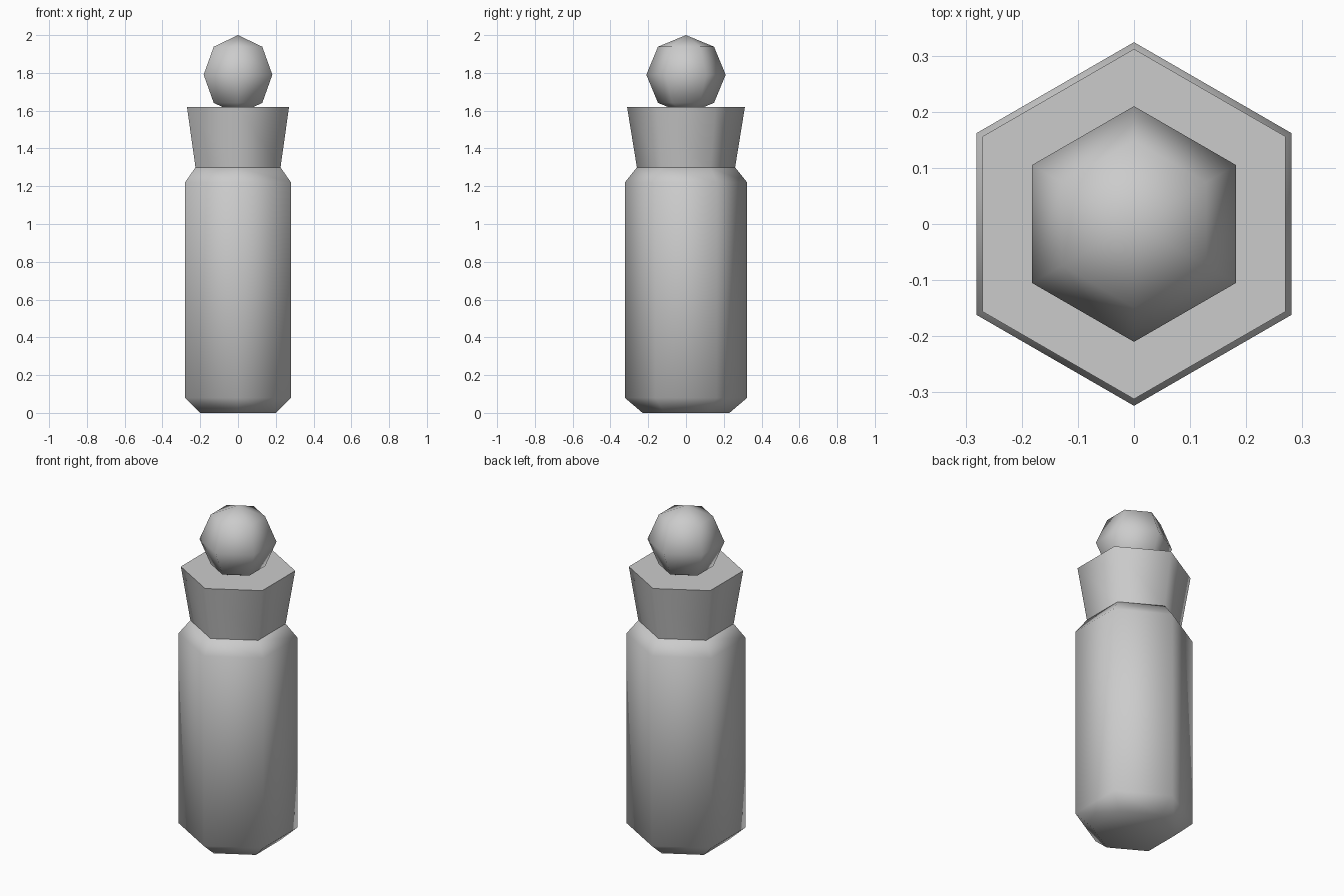
import bpy, bmesh, math

if "Cube" in bpy.data.objects:
    bpy.data.objects.remove(bpy.data.objects["Cube"])

SIDES = 6

def lathe(name, profile):
    """Six-sided turned part from (radius, z) points, corners on the y axis."""
    bm = bmesh.new()
    rings = []
    for r, z in profile:
        n = SIDES if r > 0 else 1
        rings.append([bm.verts.new((r * math.sin(2 * math.pi * i / SIDES),
                                    r * math.cos(2 * math.pi * i / SIDES), z)) for i in range(n)])
    for a, b in zip(rings, rings[1:]):
        for i in range(SIDES):
            j = (i + 1) % SIDES
            quad = [a[i % len(a)], a[j % len(a)], b[j % len(b)], b[i % len(b)]]
            bm.faces.new(list(dict.fromkeys(quad)))
    for end in (rings[0], rings[-1]):
        if len(end) > 1:
            bm.faces.new(end)
    bmesh.ops.recalc_face_normals(bm, faces=bm.faces[:])
    mesh = bpy.data.meshes.new(name)
    bm.to_mesh(mesh)
    bm.free()
    ob = bpy.data.objects.new(name, mesh)
    bpy.context.collection.objects.link(ob)
    bpy.ops.object.select_all(action='DESELECT')
    ob.select_set(True)
    bpy.context.view_layer.objects.active = ob
    bpy.ops.object.shade_smooth_by_angle(angle=math.radians(65))
    return ob

# Bottle body with bevelled foot and shoulder
lathe("body", [(0.23, 0), (0.324, 0.08), (0.324, 1.22), (0.26, 1.30)])

# Flared collar
lathe("collar", [(0.26, 1.30), (0.312, 1.62)])

# Ball stopper, partly sunk into the collar
R, CZ = 0.21, 1.79
lathe("ball_stopper", [(R * math.sin(k * math.pi / 4) if 0 < k < 4 else 0,
                        CZ - R * math.cos(k * math.pi / 4)) for k in range(5)])
